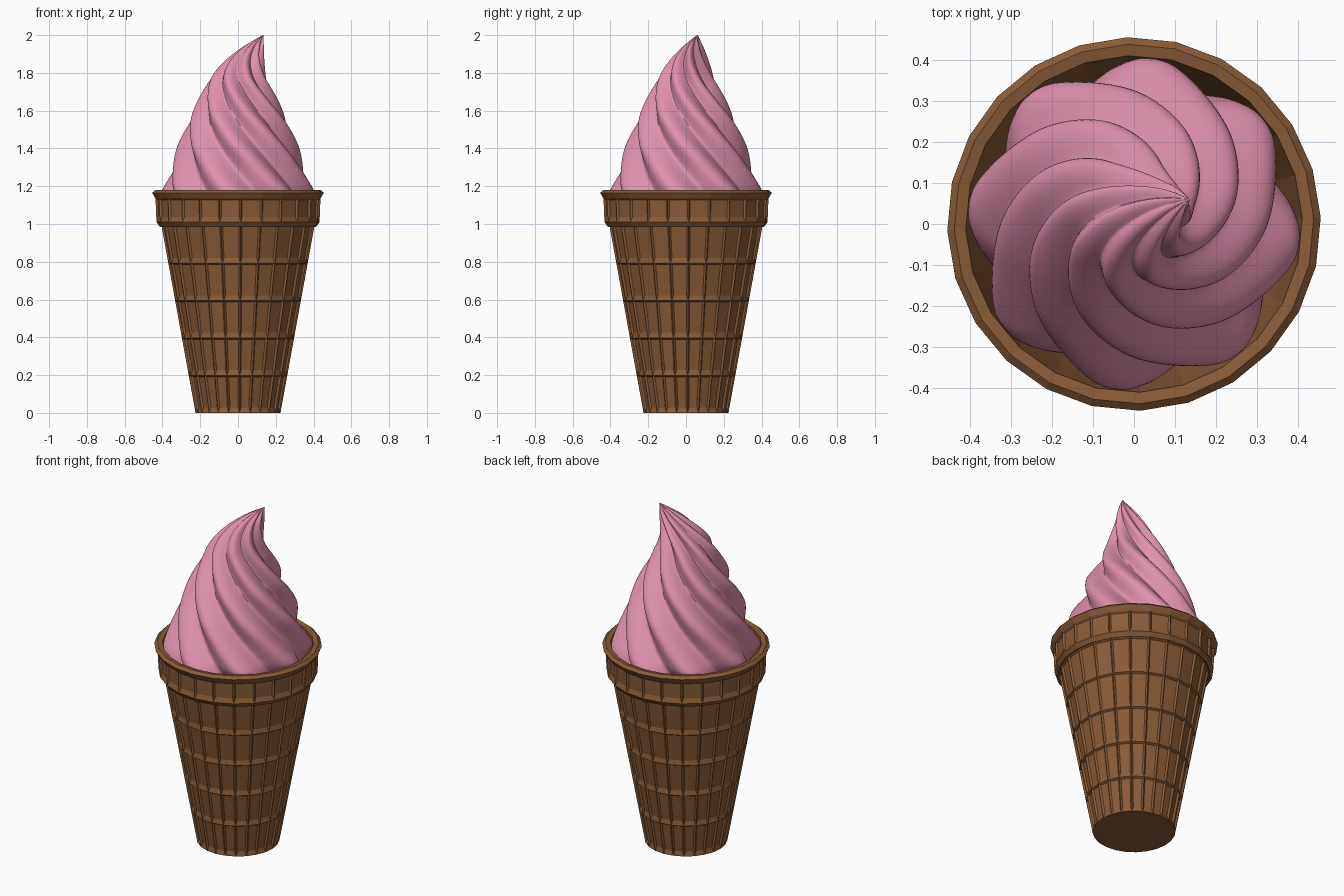
import bpy, bmesh, math
from mathutils import Vector

old = bpy.data.objects.get("Cube")
if old:
    bpy.data.objects.remove(old, do_unlink=True)


def material(name, color):
    mat = bpy.data.materials.new(name)
    mat.use_nodes = True
    mat.diffuse_color = color
    bsdf = next(n for n in mat.node_tree.nodes if n.type == 'BSDF_PRINCIPLED')
    bsdf.inputs["Base Color"].default_value = color
    bsdf.inputs["Roughness"].default_value = 0.7
    return mat


def make_object(name, bm, mat):
    mesh = bpy.data.meshes.new(name)
    bmesh.ops.recalc_face_normals(bm, faces=bm.faces[:])
    bm.to_mesh(mesh)
    bm.free()
    mesh.materials.append(mat)
    obj = bpy.data.objects.new(name, mesh)
    bpy.context.collection.objects.link(obj)
    return obj


def loft(bm, rings):
    """Join rings of points into rows of quads and cap both ends."""
    rows = [[bm.verts.new(p) for p in ring] for ring in rings]
    n = len(rows[0])
    bands = []
    for lo, hi in zip(rows, rows[1:]):
        bands.append([bm.faces.new((lo[i], lo[(i + 1) % n], hi[(i + 1) % n], hi[i]))
                      for i in range(n)])
    bm.faces.new(rows[0][::-1])
    bm.faces.new(rows[-1])
    bm.normal_update()
    return bands


def lookup(table, z):
    """Interpolate a radius from (z, radius) pairs."""
    for (z0, r0), (z1, r1) in zip(table, table[1:]):
        if z <= z1:
            return r0 + (r1 - r0) * (z - z0) / (z1 - z0)
    return table[-1][1]


wafer = material("wafer brown", (0.25, 0.107, 0.04, 1))
cream = material("strawberry pink", (0.75, 0.285, 0.425, 1))

# Wafer cup: lathe profile (radius, height), up the outside and down the inside
SIDES = 24
ROWS = 5
profile = [(0.225 + 0.036 * k, 0.198 * k) for k in range(ROWS + 1)]
profile += [(0.414, 0.985), (0.432, 1.01), (0.437, 1.135), (0.455, 1.165),
            (0.438, 1.18), (0.41, 1.175), (0.385, 1.0), (0.21, 0.04)]


def circle(r, z):
    return [(r * math.cos(a), r * math.sin(a), z)
            for a in (math.radians(2) + math.tau * i / SIDES for i in range(SIDES))]


bm = bmesh.new()
bands = loft(bm, [circle(r, z) for r, z in profile])
# Recessed panels on the wall and collar, each with a tall sloping sill
panels = [f for band in bands[:ROWS] + [bands[ROWS + 2]] for f in band]
bmesh.ops.inset_individual(bm, faces=panels, thickness=0.009, depth=-0.01,
                           use_even_offset=True)
for f in panels:
    low = sorted(f.verts, key=lambda v: v.co.z)
    for foot, head in ((v, min(low[2:], key=lambda h: (h.co.xy - v.co.xy).length))
                       for v in low[:2]):
        foot.co += (head.co - foot.co).normalized() * 0.018
make_object("wafer_cup", bm, wafer)

# Ice cream: eight-lobed star section, twisted and tapered to a leaning tip
LOBES, AROUND, LEVELS = 8, 160, 70
BASE, TOP = 1.02, 2.0
outline = [(1.02, 0.36), (1.12, 0.398), (1.17, 0.41), (1.23, 0.385), (1.3, 0.358), (1.4, 0.326),
           (1.55, 0.266), (1.7, 0.19), (1.8, 0.14), (1.85, 0.113), (1.9, 0.083), (1.95, 0.05),
           (2.0, 0.002)]


def swirl_ring(z):
    d = min(0.02, TOP - z)
    radius = sum(lookup(outline, max(z + s, BASE)) for s in (-d, 0, d)) / 3
    lean = max(0, (z - 1.74) / (TOP - 1.74)) ** 1.8
    center = Vector((0.133 * lean, 0.06 * lean, z))
    rise = z - 1.25
    twist = -math.radians(19 + 150 * rise + 60 * rise * rise)
    groove = 0.18 + 0.13 * max(0, rise)
    ring = []
    for i in range(AROUND):
        a = math.tau * i / AROUND
        lobe = (0.5 + 0.5 * math.cos(LOBES * a)) ** 0.75
        r = radius * (1 - groove * (1 - lobe))
        ring.append(center + Vector((r * math.cos(a + twist), r * math.sin(a + twist), 0)))
    return ring


bm = bmesh.new()
loft(bm, [swirl_ring(BASE + (TOP - BASE) * k / LEVELS) for k in range(LEVELS + 1)])
swirl = make_object("ice_cream_swirl", bm, cream)
bpy.ops.object.select_all(action='DESELECT')
swirl.select_set(True)
bpy.context.view_layer.objects.active = swirl
bpy.ops.object.shade_smooth_by_angle(angle=math.radians(50))
